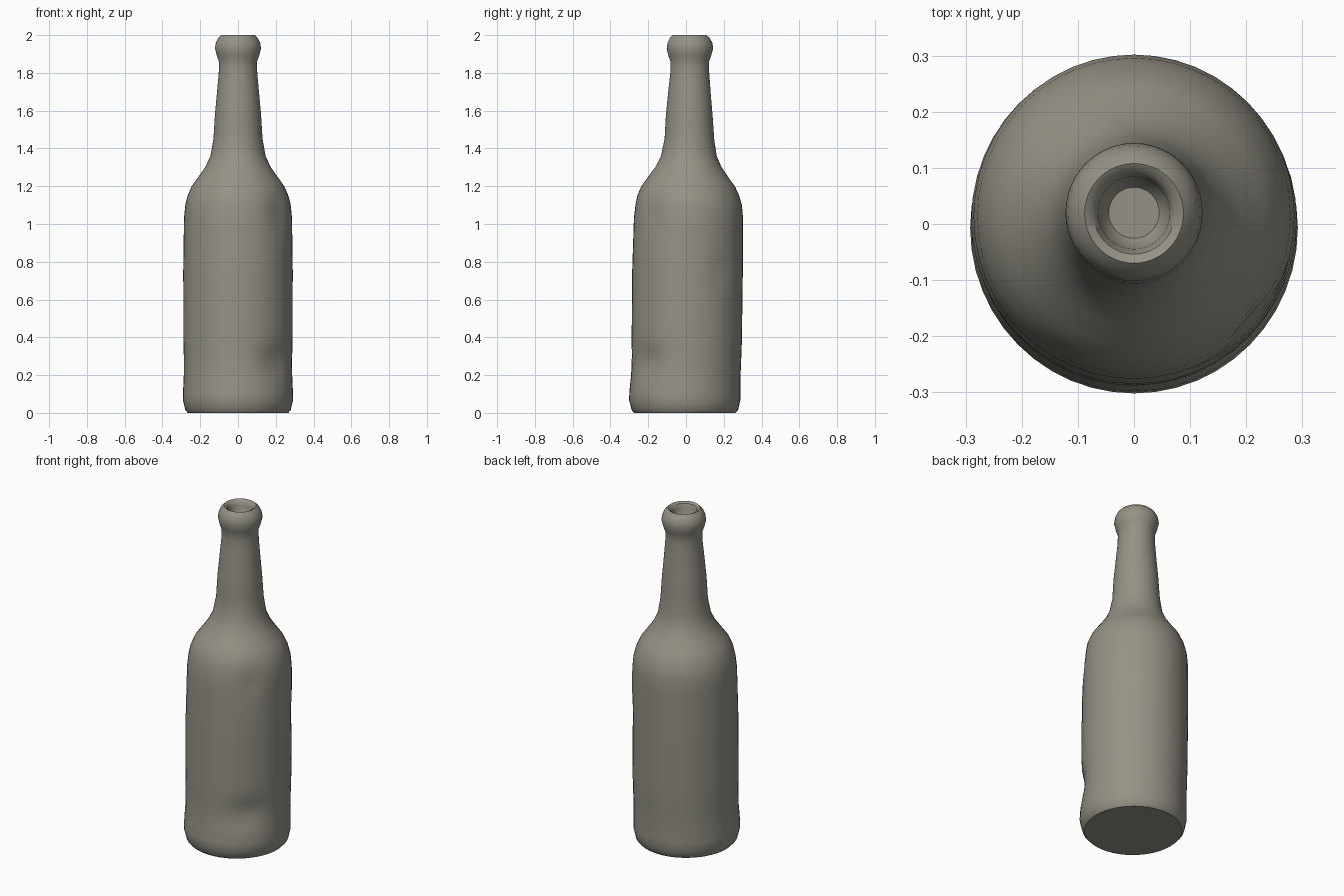
import bpy, bmesh, math

if "Cube" in bpy.data.objects:
    bpy.data.objects.remove(bpy.data.objects["Cube"])

SEG = 48

# Profile: height, radius, sideways lean of the centre in y
OUTER = [
    (0.00, 0.266, -0.006), (0.015, 0.279, -0.006), (0.07, 0.292, -0.007),
    (0.13, 0.290, -0.005), (0.20, 0.287, -0.001), (0.30, 0.287, 0.003),
    (0.38, 0.289, 0.004), (0.75, 0.290, 0.008), (1.03, 0.286, 0.013),
    (1.10, 0.279, 0.014), (1.15, 0.267, 0.012), (1.20, 0.245, 0.011),
    (1.25, 0.209, 0.011), (1.30, 0.174, 0.013), (1.36, 0.146, 0.015),
    (1.45, 0.130, 0.018), (1.58, 0.122, 0.017), (1.70, 0.111, 0.018),
    (1.80, 0.102, 0.020), (1.86, 0.101, 0.020), (1.89, 0.112, 0.020),
    (1.93, 0.122, 0.021), (1.96, 0.117, 0.021), (1.985, 0.104, 0.020),
    (2.00, 0.088, 0.019),
]
# Mouth, turning inward and down: height, radius
MOUTH = [(1.992, 0.073), (1.97, 0.064), (1.925, 0.060), (1.905, 0.045)]

# Shallow dents: direction in degrees, height, angular width, height width, depth
DENTS = [
    (-45, 0.27, 0.38, 0.08, 0.022),
    (-42, 1.05, 0.22, 0.09, 0.012),
    (35, 0.75, 0.20, 0.08, 0.007),
]


def dent_depth(a, z):
    total = 0.0
    for deg, dz, wa, wz, depth in DENTS:
        d = math.remainder(a - math.radians(deg), 2 * math.pi)
        total += depth * math.exp(-(d / wa) ** 2 - ((z - dz) / wz) ** 2)
    return total


# Split tall spans so the dents have rows to bend
rows = []
profile = OUTER + [(z, r, 0.02) for z, r in MOUTH]
for p, q in zip(profile, profile[1:]):
    n = max(1, math.ceil((q[0] - p[0]) / 0.05))
    rows += [[a + (b - a) * k / n for a, b in zip(p, q)] for k in range(n)]
rows.append(profile[-1])

bm = bmesh.new()
loops = []
for z, r, cy in rows:
    ring = []
    for i in range(SEG):
        a = 2 * math.pi * i / SEG
        s = r - dent_depth(a, z)
        ring.append(bm.verts.new((s * math.cos(a), cy + s * math.sin(a) * 1.01, z)))
    loops.append(ring)

# Walls, base and mouth floor
for lo, hi in zip(loops, loops[1:]):
    for i in range(SEG):
        j = (i + 1) % SEG
        bm.faces.new((lo[i], lo[j], hi[j], hi[i]))
bm.faces.new(loops[0][::-1])
bm.faces.new(loops[-1])

mesh = bpy.data.meshes.new("bottle")
bm.to_mesh(mesh)
bm.free()
bottle = bpy.data.objects.new("bottle", mesh)
bpy.context.collection.objects.link(bottle)

mat = bpy.data.materials.new("warm grey clay")
mat.diffuse_color = (0.30, 0.285, 0.24, 1)
mat.use_nodes = True
mat.node_tree.nodes["Principled BSDF"].inputs["Base Color"].default_value = mat.diffuse_color
mesh.materials.append(mat)

bpy.context.view_layer.objects.active = bottle
bottle.select_set(True)
bpy.ops.object.shade_smooth_by_angle(angle=math.radians(40))
